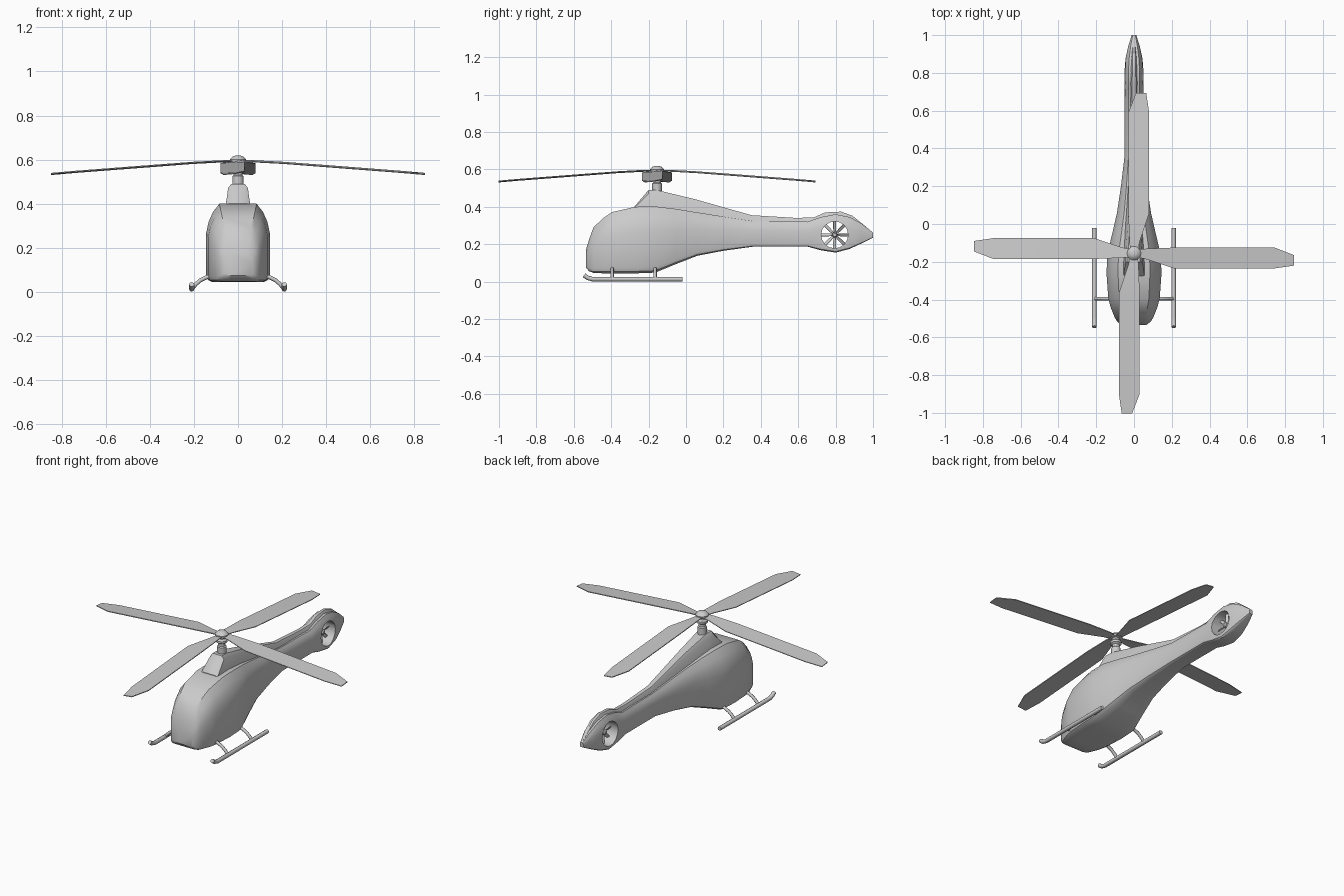
import bpy, bmesh, math
from mathutils import Matrix

if "Cube" in bpy.data.objects:
    bpy.data.objects.remove(bpy.data.objects["Cube"])

HUB_Y = -0.155


def activate(ob):
    bpy.ops.object.select_all(action='DESELECT')
    ob.select_set(True)
    bpy.context.view_layer.objects.active = ob


def smooth(ob, deg=35):
    activate(ob)
    bpy.ops.object.shade_smooth_by_angle(angle=math.radians(deg))
    return ob


def loft(name, rings):
    """Closed skin through equally sized point rings, capped at both ends."""
    bm = bmesh.new()
    loops = [[bm.verts.new(p) for p in r] for r in rings]
    n = len(loops[0])
    for a, b in zip(loops, loops[1:]):
        for i in range(n):
            j = (i + 1) % n
            bm.faces.new((a[i], a[j], b[j], b[i]))
    bm.faces.new(loops[0])
    bm.faces.new(loops[-1])
    bmesh.ops.recalc_face_normals(bm, faces=bm.faces)
    me = bpy.data.meshes.new(name)
    bm.to_mesh(me)
    bm.free()
    ob = bpy.data.objects.new(name, me)
    bpy.context.collection.objects.link(ob)
    return ob


def lathe(name, profile, place, n=16):
    """Solid of revolution from (radius, height) pairs."""
    rings = [[place @ Matrix.Rotation(2 * math.pi * i / n, 4, 'Z') @ Matrix.Translation((r, 0, z))
              for i in range(n)] for r, z in profile]
    return loft(name, [[m.translation for m in r] for r in rings])


def tube(name, pts, radius):
    cu = bpy.data.curves.new(name, 'CURVE')
    cu.dimensions = '3D'
    cu.bevel_depth = radius
    cu.bevel_resolution = 2
    cu.use_fill_caps = True
    sp = cu.splines.new('POLY')
    sp.points.add(len(pts) - 1)
    for p, co in zip(sp.points, pts):
        p.co = (*co, 1)
    ob = bpy.data.objects.new(name, cu)
    bpy.context.collection.objects.link(ob)
    activate(ob)
    bpy.ops.object.convert(target='MESH')
    return smooth(bpy.context.object, 50)


# Fuselage and tail boom: y, bottom z, top z, half width
STATIONS = [(-.535, .075, .17, .065), (-.518, .055, .225, .088), (-.495, .047, .29, .102),
            (-.44, .044, .342, .124), (-.395, .044, .372, .136), (-.27, .044, .40, .145),
            (-.165, .048, .402, .143), (-.05, .095, .388, .115), (.06, .138, .37, .09),
            (.2, .165, .348, .069), (.36, .187, .324, .05), (.65, .187, .32, .05),
            (.72, .168, .345, .051), (.8, .155, .36, .051), (.875, .175, .345, .045),
            (.94, .205, .31, .031), (1.0, .235, .262, .012)]
HALF = [(.45, 0), (.8, 0), (.94, .03), (1, .09), (1, .62), (.92, .77), (.79, .89), (.58, 1)]
SECTION = HALF + [(-u, v) for u, v in reversed(HALF)]
body = loft("fuselage", [[(u * w, y, zb + v * (zt - zb)) for u, v in SECTION]
                         for y, zb, zt, w in STATIONS])

# Through hole for the tail fan
fan_axis = Matrix.Translation((0, .795, .25)) @ Matrix.Rotation(math.pi / 2, 4, 'Y')
cutter = lathe("fan_cutter", [(.072, -.1), (.072, .1)], fan_axis, 16)
cutter.hide_render = True
mod = body.modifiers.new("fan_hole", 'BOOLEAN')
mod.operation = 'DIFFERENCE'
mod.object = cutter
activate(body)
bpy.ops.object.modifier_apply(modifier=mod.name)
bpy.data.objects.remove(cutter)
smooth(body)

# Raised engine fairing running back into the tail fin
SPINE = [(-.275, .06, .055, .36, .402), (-.2, .06, .045, .36, .49), (-.15, .058, .043, .36, .488),
         (.05, .047, .03, .34, .44), (.35, .027, .018, .29, .355), (.58, .024, .015, .29, .341),
         (.68, .024, .015, .30, .342), (.745, .024, .014, .328, .37), (.83, .022, .012, .33, .374),
         (.89, .018, .01, .31, .352), (.985, .01, .006, .24, .275)]
smooth(loft("engine_fairing", [
    [(-b, y, z0), (b, y, z0), (t, y, z1 - .15 * (z1 - z0)), (t * .7, y, z1),
     (-t * .7, y, z1), (-t, y, z1 - .15 * (z1 - z0))] for y, b, t, z0, z1 in SPINE]), 40)

# Tail fan hub and eight blades
smooth(lathe("tail_fan_hub", [(.009, -.022), (.014, -.016), (.014, .016), (.009, .022)], fan_axis, 12))
for i in range(8):
    m = fan_axis @ Matrix.Rotation(i * math.pi / 4, 4, 'Z')
    pitch = Matrix.Rotation(math.radians(35), 4, 'X')
    rings = []
    for r, w in ((.01, .005), (.035, .009), (.073, .009)):
        rings.append([(m @ pitch @ Matrix.Translation((r, s * w, h))).translation
                      for s, h in ((-1, -.0015), (1, -.0015), (1, .0015), (-1, .0015))])
    loft(f"tail_fan_blade_{i + 1}", rings)

# Rotor mast, hub and cap
smooth(lathe("rotor_mast", [(.026, .47), (.026, .525), (.02, .53), (.02, .545), (.032, .553),
                            (.032, .565), (.022, .575), (.022, .585), (.037, .588), (.037, .6),
                            (.026, .613), (.012, .618)], Matrix.Translation((0, HUB_Y, 0))))

# Four drooping main blades: radius, leading edge, trailing edge, height
BLADE = [(.015, .02, -.02, .592), (.06, .024, -.03, .592), (.21, .03, -.08, .584),
         (.745, .03, -.08, .543), (.848, -.01, -.065, .534)]
for i in range(4):
    m = Matrix.Translation((0, HUB_Y, 0)) @ Matrix.Rotation(i * math.pi / 2, 4, 'Z')
    rings = [[(m @ Matrix.Translation(p)).translation for p in
              ((r, a, z + .001), (r, b, z - .004), (r, b, z), (r, a, z + .006))]
             for r, a, b, z in BLADE]
    smooth(loft(f"main_blade_{i + 1}", rings), 20)

# Landing skids with curved struts
for side, s in (("left", -1), ("right", 1)):
    tube(f"{side}_skid", [(s * .21, y, z) for y, z in
                          ((-.02, .013), (-.5, .013), (-.525, .02), (-.545, .034))], .012)
    for end, y in (("front", -.395), ("rear", -.165)):
        tube(f"{side}_{end}_strut", [(s * x, y, z) for x, z in
                                     ((.1, .075), (.14, .068), (.17, .053), (.19, .036), (.21, .014))], .009)
